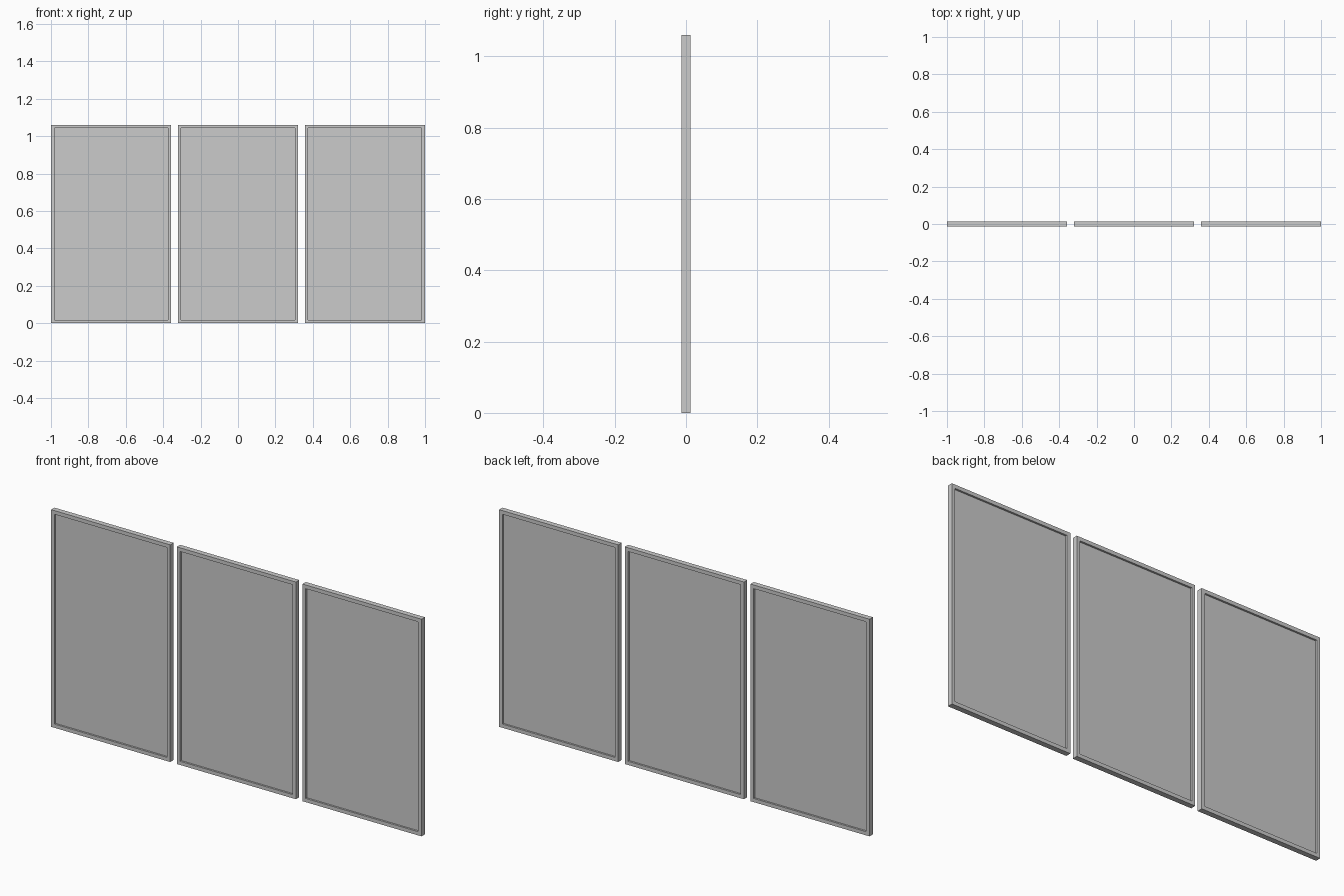
import bpy, bmesh
from mathutils import Vector

if "Cube" in bpy.data.objects:
    bpy.data.objects.remove(bpy.data.objects["Cube"])

W, H, D = 0.643, 1.06, 0.026   # panel outer size
BORDER = 0.018                 # frame face width
SHEET = 0.008                  # thickness of recessed sheet
STEP = 1.0 - W / 2             # spacing of panel centres


def rect(bm, w, h, y):
    return [bm.verts.new((x * w / 2, y, H / 2 + z * h / 2))
            for x, z in ((-1, -1), (1, -1), (1, 1), (-1, 1))]


def finish(name, bm, x):
    bmesh.ops.recalc_face_normals(bm, faces=bm.faces[:])
    me = bpy.data.meshes.new(name)
    bm.to_mesh(me)
    bm.free()
    ob = bpy.data.objects.new(name, me)
    ob.location.x = x
    bpy.context.collection.objects.link(ob)


def frame(name, x):
    # rectangular ring extruded through its depth
    bm = bmesh.new()
    outer = rect(bm, W, H, -D / 2)
    inner = rect(bm, W - 2 * BORDER, H - 2 * BORDER, -D / 2)
    ring = [bm.faces.new((outer[i], outer[(i + 1) % 4], inner[(i + 1) % 4], inner[i]))
            for i in range(4)]
    ext = bmesh.ops.extrude_face_region(bm, geom=ring, use_keep_orig=True)
    verts = [g for g in ext["geom"] if isinstance(g, bmesh.types.BMVert)]
    bmesh.ops.translate(bm, verts=verts, vec=Vector((0, D, 0)))
    finish(name, bm, x)


def sheet(name, x):
    # thin sheet filling the frame opening
    bm = bmesh.new()
    bmesh.ops.create_cube(bm, size=1)
    bmesh.ops.scale(bm, verts=bm.verts[:], vec=Vector((W - 2 * BORDER, SHEET, H - 2 * BORDER)))
    bmesh.ops.translate(bm, verts=bm.verts[:], vec=Vector((0, 0, H / 2)))
    finish(name, bm, x)


for side, x in (("left", -STEP), ("middle", 0), ("right", STEP)):
    frame(side + "_frame", x)
    sheet(side + "_panel_sheet", x)
